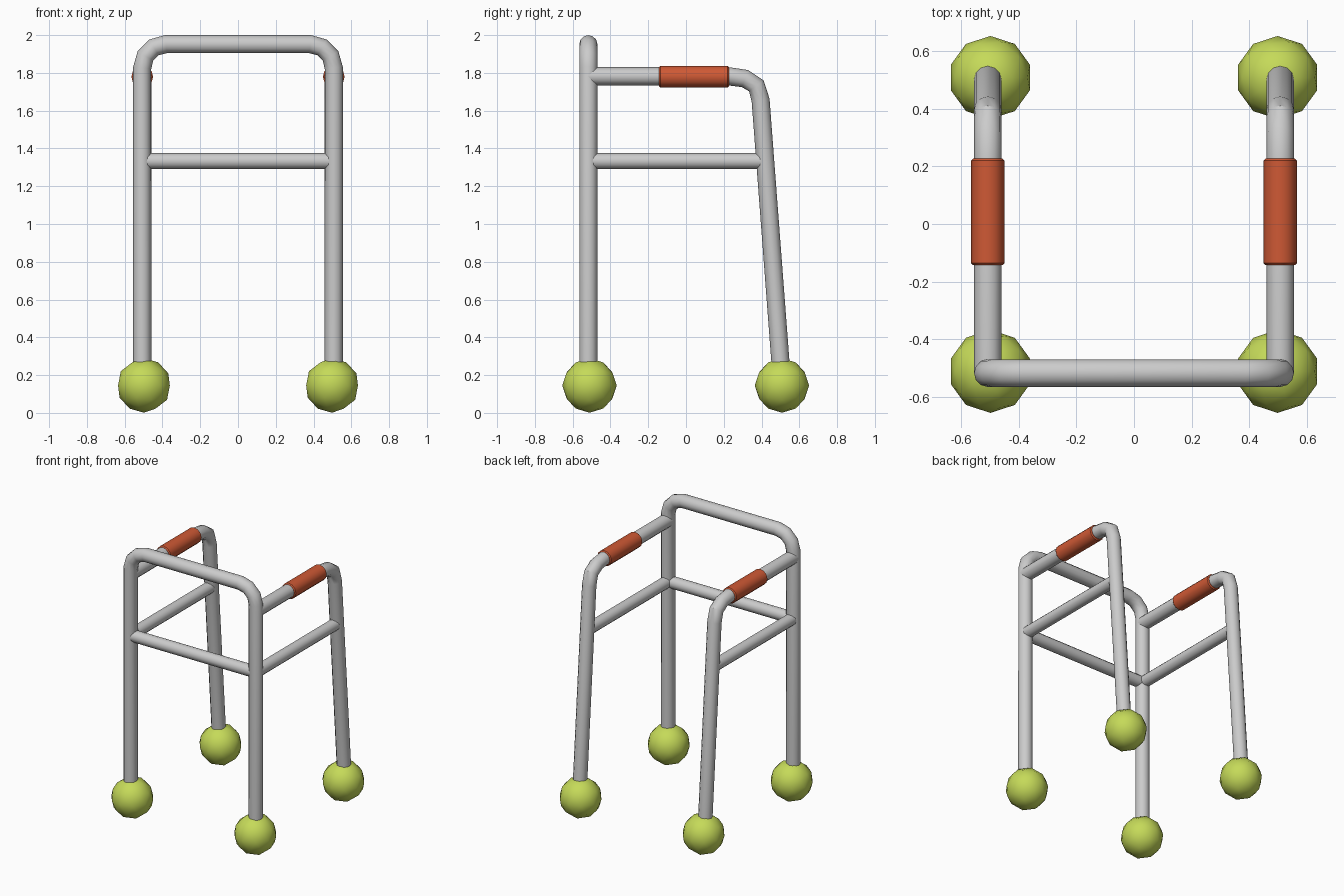
import bpy, math

if "Cube" in bpy.data.objects:
    bpy.data.objects.remove(bpy.data.objects["Cube"])

X, FRONT_Y, R = 0.507, -0.517, 0.048


def material(name, color):
    m = bpy.data.materials.new(name)
    m.diffuse_color = color
    m.use_nodes = True
    m.node_tree.nodes["Principled BSDF"].inputs["Base Color"].default_value = m.diffuse_color
    return m


orange = material("grip_orange", (0.62, 0.1, 0.035, 1))
lime = material("foot_lime", (0.56, 0.7, 0.1, 1))


def finish(ob, mat=None, angle=50):
    if mat:
        ob.data.materials.append(mat)
    bpy.ops.object.select_all(action='DESELECT')
    ob.select_set(True)
    bpy.context.view_layer.objects.active = ob
    bpy.ops.object.shade_smooth_by_angle(angle=math.radians(angle))
    return ob


def tube(name, points, radius=R, mat=None, radii=None):
    """Sweep a 12-sided tube along a path and turn it into a mesh."""
    cu = bpy.data.curves.new(name, 'CURVE')
    cu.dimensions = '3D'
    cu.bevel_depth = radius
    cu.bevel_resolution = 4
    cu.use_fill_caps = True
    sp = cu.splines.new('POLY')
    sp.points.add(len(points) - 1)
    for i, p in enumerate(points):
        sp.points[i].co = (*p, 1)
        sp.points[i].radius = radii[i] if radii else 1
    tmp = bpy.data.objects.new(name + "_path", cu)
    bpy.context.collection.objects.link(tmp)
    dg = bpy.context.evaluated_depsgraph_get()
    me = bpy.data.meshes.new_from_object(tmp.evaluated_get(dg))
    bpy.data.objects.remove(tmp)
    bpy.data.curves.remove(cu)
    ob = bpy.data.objects.new(name, me)
    bpy.context.collection.objects.link(ob)
    return finish(ob, mat, 35)


# front frame: two legs joined by a top bar with rounded corners
bend = 0.125
cx, cz = X - bend, 1.952 - bend
half = [(X, FRONT_Y, 0.15)]
for k in range(4):
    a = math.radians(30 * k)
    half.append((cx + bend * math.cos(a), FRONT_Y, cz + bend * math.sin(a)))
tube("front_frame", half + [(-x, y, z) for x, y, z in reversed(half)])

# front crossbar
tube("front_crossbar", [(-X, FRONT_Y, 1.333), (X, FRONT_Y, 1.333)], 0.042)

for side, s in (("left", -1), ("right", 1)):
    x = s * X
    # armrest bending down into the splayed back leg
    path = [(FRONT_Y, 1.782), (0.225, 1.782), (0.312, 1.77),
            (0.372, 1.732), (0.395, 1.655), (0.509, 0.15)]
    tube(f"{side}_armrest_and_back_leg", [(x, y, z) for y, z in path])
    # lower side bar
    tube(f"{side}_side_bar", [(x, FRONT_Y, 1.333), (x, 0.418, 1.333)], 0.042)
    # hand grip with chamfered ends
    tube(f"{side}_grip", [(x, y, 1.78) for y in (-0.143, -0.136, 0.22, 0.227)],
         0.0575, orange, [0.88, 1, 1, 0.88])
    # ball feet
    for end, y in (("front", -0.511), ("back", 0.508)):
        bpy.ops.mesh.primitive_ico_sphere_add(subdivisions=2, radius=0.144,
                                              location=(s * 0.498, y, 0.145))
        ob = bpy.context.object
        ob.name = f"{side}_{end}_foot"
        finish(ob, lime)
